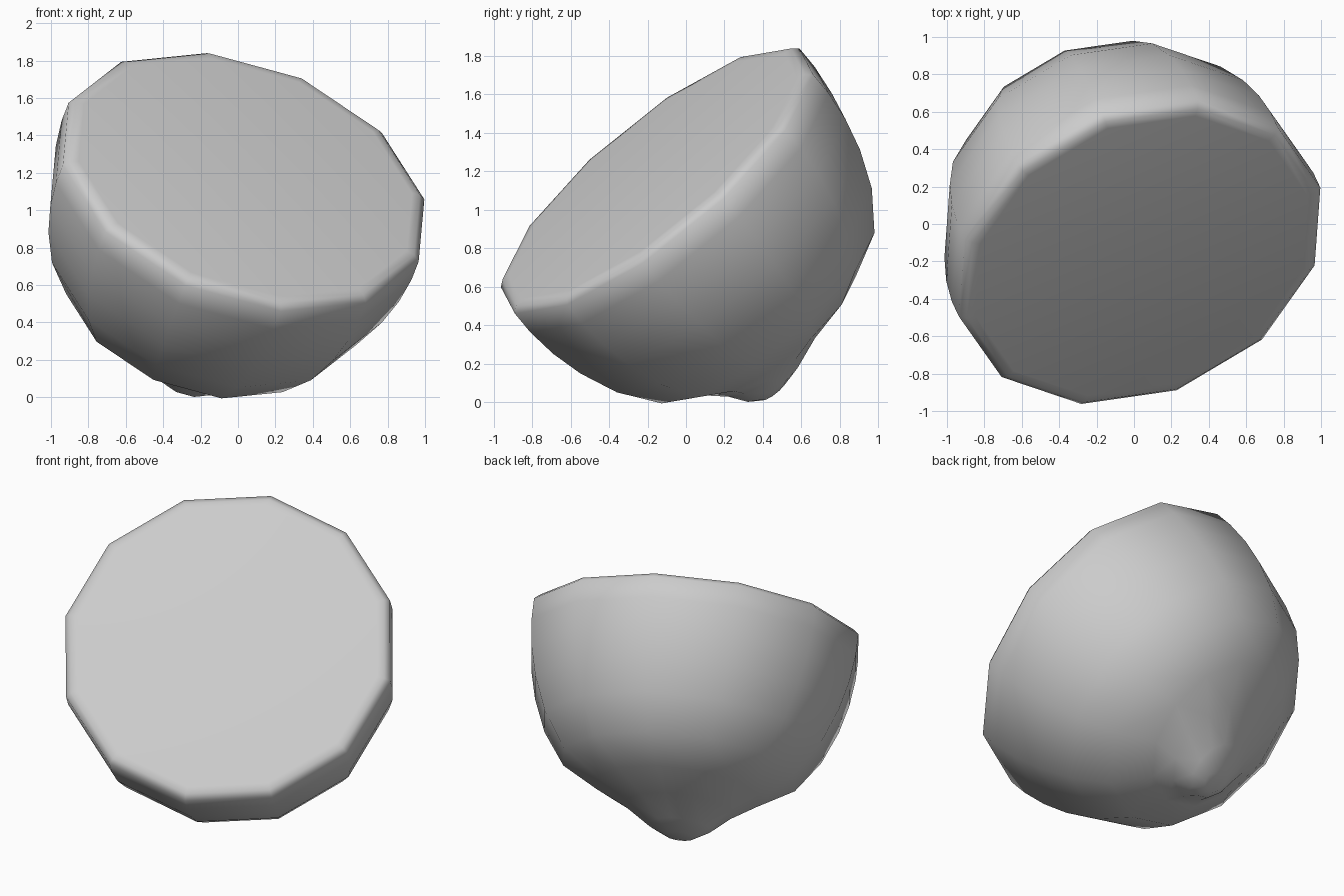
import bpy, bmesh, math
from mathutils import Vector

cube = bpy.data.objects.get("Cube")
if cube:
    bpy.data.objects.remove(cube, do_unlink=True)

# Tilted frame of the cut fruit: centre of the cut, and its normal
SIDES = 12
TURN = math.radians(2.3)
centre = Vector((0.03, -0.15, 1.15))
normal = Vector((0.288, -0.611, 0.737)).normalized()
side = Vector((0.944, 0.305, -0.116))
side = (side - normal * side.dot(normal)).normalized()
up = normal.cross(side)

# Rings from cut face to nipple: depth below the cut, radius, sideways shift
RINGS = [
    (-0.035, 0.95, 0), (-0.03, 0.995, 0), (0.0, 1.03, 0), (0.13, 1.03, 0),
    (0.30, 1.01, 0), (0.48, 0.965, 0), (0.69, 0.88, 0), (0.90, 0.735, 0),
    (1.04, 0.51, -0.01), (1.12, 0.33, -0.11), (1.21, 0.19, -0.19),
    (1.255, 0.09, -0.23),
]

bm = bmesh.new()
loops = []
for depth, radius, shift in RINGS:
    mid = centre - normal * depth + up * shift - side * shift * 0.1
    loops.append([
        bm.verts.new(mid + radius * (side * math.cos(a) + up * math.sin(a)))
        for a in (math.tau * i / SIDES + TURN for i in range(SIDES))])

# Skin between rings, flat cut face and blunt tip
for upper, lower in zip(loops, loops[1:]):
    for i in range(SIDES):
        j = (i + 1) % SIDES
        bm.faces.new((upper[i], lower[i], lower[j], upper[j]))
bm.faces.new(loops[0])
bm.faces.new(reversed(loops[-1]))
bmesh.ops.recalc_face_normals(bm, faces=bm.faces)
for face in bm.faces:
    face.smooth = True

mesh = bpy.data.meshes.new("half_fruit")
bm.to_mesh(mesh)
bm.free()
fruit = bpy.data.objects.new("half_fruit", mesh)
bpy.context.collection.objects.link(fruit)

# Plain grey skin
grey = bpy.data.materials.new("light_grey")
grey.use_nodes = True
colour = (0.6, 0.6, 0.6, 1)
grey.diffuse_color = colour
grey.node_tree.nodes["Principled BSDF"].inputs["Base Color"].default_value = colour
mesh.materials.append(grey)
